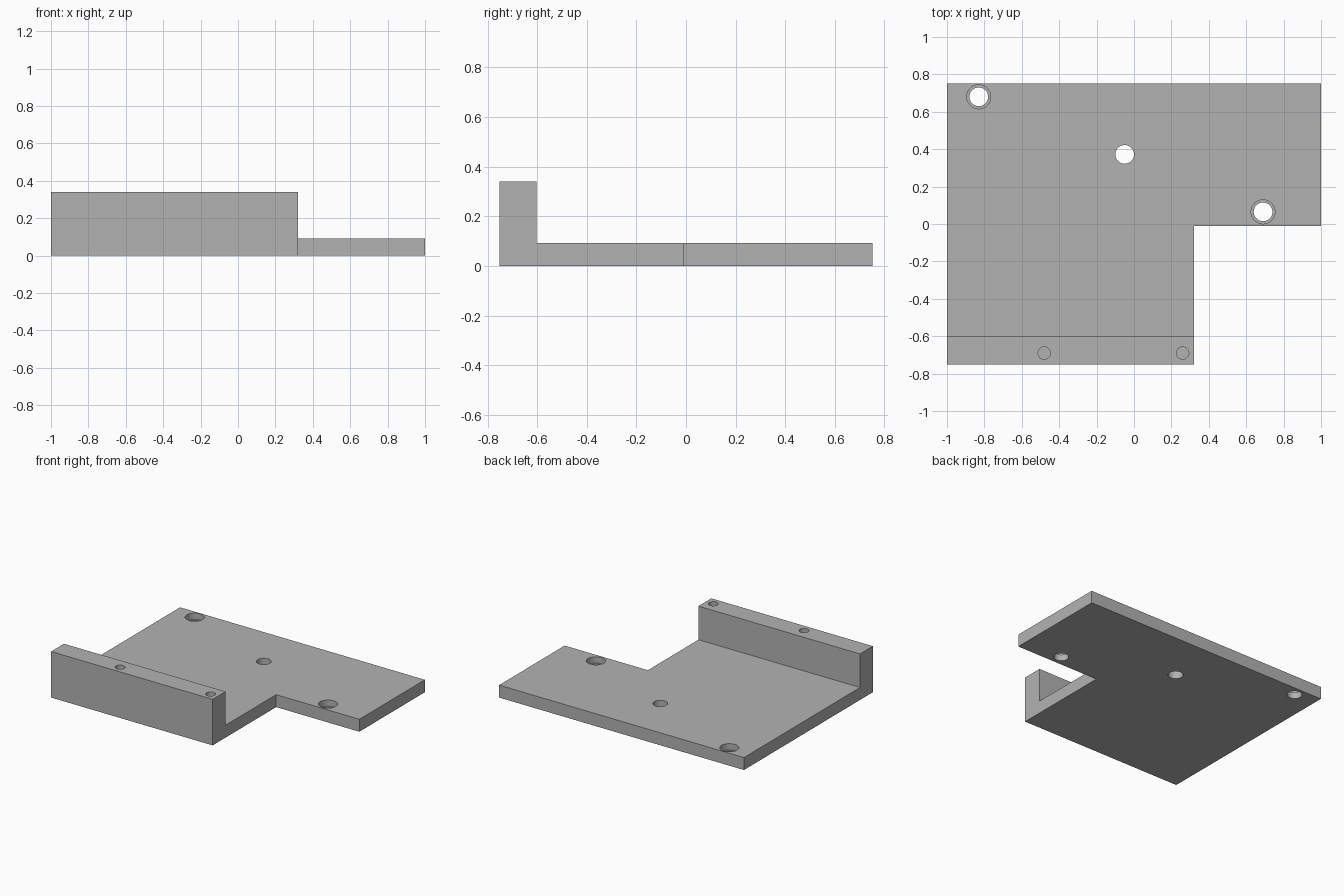
import bpy
import math

default_cube = bpy.data.objects.get("Cube")
if default_cube:
    bpy.data.objects.remove(default_cube, do_unlink=True)

HALF_DEPTH = 0.752
PLATE_TOP = 0.092
WALL_TOP = 0.34
WALL_BACK = -0.602
NOTCH_X = 0.32
NOTCH_Y = -0.012
OVER = 0.2  # how far cutters reach past the body

grey = bpy.data.materials.new("plain grey")
grey.use_nodes = True
colour = (0.45, 0.45, 0.45, 1)
grey.diffuse_color = colour
grey.node_tree.nodes["Principled BSDF"].inputs["Base Color"].default_value = colour


def box(name, low, high):
    centre = [(a + b) / 2 for a, b in zip(low, high)]
    bpy.ops.mesh.primitive_cube_add(size=1, location=centre)
    ob = bpy.context.object
    ob.name = name
    ob.scale = [b - a for a, b in zip(low, high)]
    bpy.ops.object.transform_apply(location=True, rotation=False, scale=True)
    return ob


def drill(name, x, y, radius, bottom, top):
    bpy.ops.mesh.primitive_cylinder_add(
        vertices=48, radius=radius, depth=top - bottom,
        location=(x, y, (top + bottom) / 2))
    ob = bpy.context.object
    ob.name = name
    return ob


# Solid block that the bracket is milled from
bracket = box("bracket", (-1, -HALF_DEPTH, 0), (1, HALF_DEPTH, WALL_TOP))
bracket.data.materials.append(grey)

# Space above the plate, and the corner notch beside the wall
cutters = [
    box("plate_cutter", (-1 - OVER, WALL_BACK, PLATE_TOP),
        (1 + OVER, HALF_DEPTH + OVER, WALL_TOP + OVER)),
    box("notch_cutter", (NOTCH_X, -HALF_DEPTH - OVER, -OVER),
        (1 + OVER, NOTCH_Y, WALL_TOP + OVER)),
]

# Through holes in the plate, the outer two counterbored
for x, y, counterbored in ((-0.83, 0.68, True), (-0.05, 0.372, False), (0.69, 0.065, True)):
    cutters.append(drill("hole_cutter", x, y, 0.05, -OVER, OVER))
    if counterbored:
        cutters.append(drill("counterbore_cutter", x, y, 0.064, PLATE_TOP / 2, OVER))

# Blind holes in the top of the wall
for x in (-0.48, 0.26):
    cutters.append(drill("wall_hole_cutter", x, -0.69, 0.033, WALL_TOP - 0.15, WALL_TOP + OVER))

# Cut everything away
for cutter in cutters:
    cutter.hide_render = True
    cutter.data.materials.append(grey)
    cut = bracket.modifiers.new(cutter.name, "BOOLEAN")
    cut.operation = "DIFFERENCE"
    cut.solver = "EXACT"
    cut.object = cutter

bpy.ops.object.select_all(action="DESELECT")
bracket.select_set(True)
bpy.context.view_layer.objects.active = bracket
for name in [m.name for m in bracket.modifiers]:
    bpy.ops.object.modifier_apply(modifier=name)
for cutter in cutters:
    bpy.data.objects.remove(cutter, do_unlink=True)

bpy.ops.object.shade_smooth_by_angle(angle=math.radians(30))
